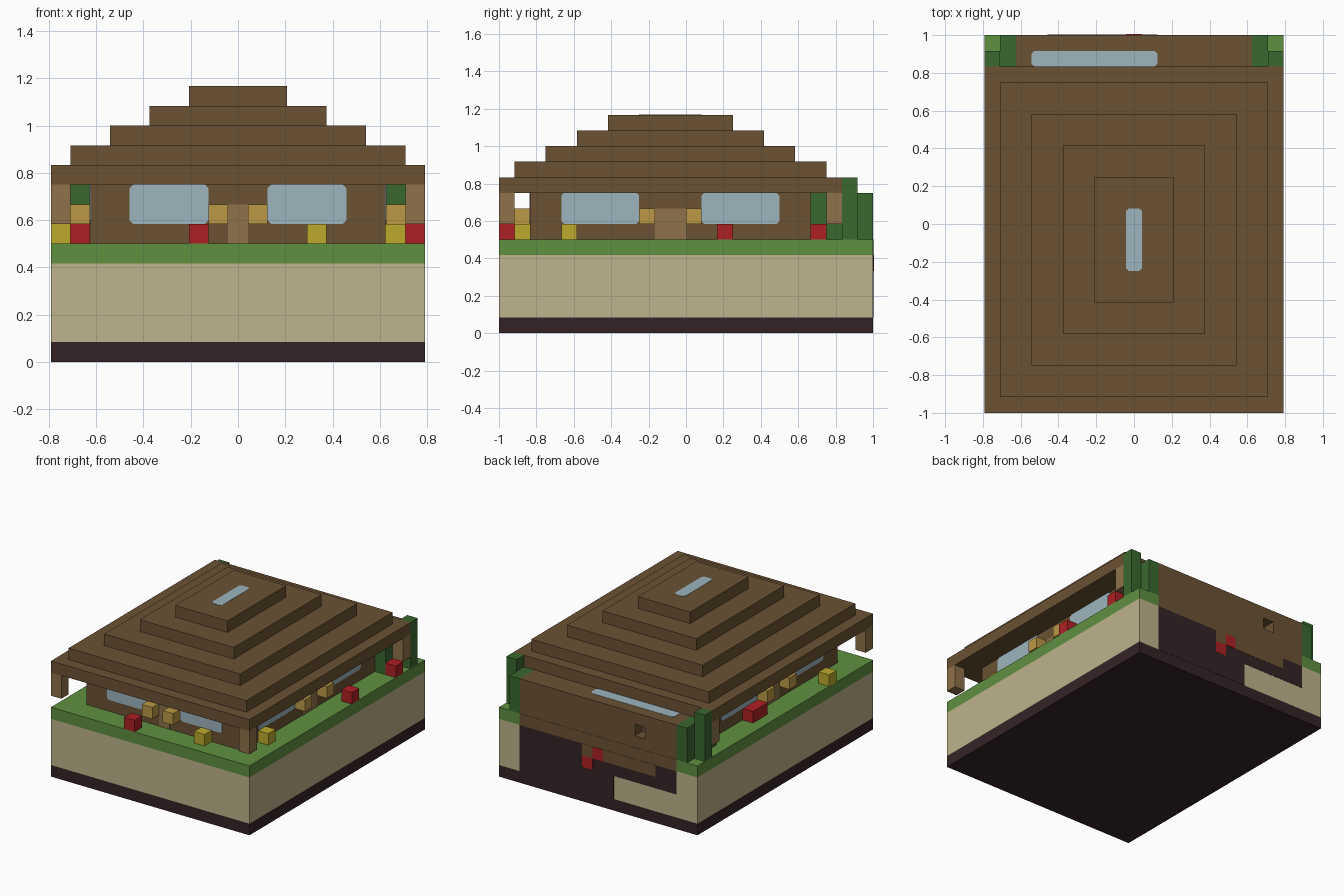
import bpy
import bmesh
from mathutils import Vector

if "Cube" in bpy.data.objects:
    bpy.data.objects.remove(bpy.data.objects["Cube"], do_unlink=True)

CELL = 1 / 12      # everything is laid out on a grid of small cells
THIN = 0.05        # thickness of painted plates, in cells
FLUSH = 0.02


def material(name, hexcode):
    rgb = [int(hexcode[i:i + 2], 16) / 255 for i in (0, 2, 4)]
    lin = [c / 12.92 if c <= 0.04045 else ((c + 0.055) / 1.055) ** 2.4 for c in rgb]
    m = bpy.data.materials.new(name)
    m.use_nodes = True
    m.diffuse_color = (*lin, 1)
    m.node_tree.nodes["Principled BSDF"].inputs["Base Color"].default_value = (*lin, 1)
    return m


earth = material("dark_earth", "352426")
sand = material("sand", "bdb38c")
grass = material("grass", "5f9040")
wood = material("dark_wood", "6b5233")
plank = material("light_wood", "8e724a")
leaf = material("hedge_green", "3a682f")
gold = material("lantern_gold", "bc9845")
yellow = material("flower_yellow", "bcaa2c")
red = material("flower_red", "ae2024")
glass = material("glass", "9db5be")


def box(name, mat, x, y, z, round_axis=None):
    """Box between cell coordinates; round_axis clips the corners around that axis."""
    bm = bmesh.new()
    bmesh.ops.create_cube(bm, size=1)
    ranges = (x, y, z)
    for v in bm.verts:
        v.co = Vector([(lo + hi) / 2 + c * (hi - lo) for (lo, hi), c in zip(ranges, v.co)]) * CELL
    if round_axis is not None:
        edges = [e for e in bm.edges
                 if abs((e.verts[0].co - e.verts[1].co).normalized()[round_axis]) > 0.9]
        bmesh.ops.bevel(bm, geom=edges, offset=0.18 * CELL, segments=1, affect='EDGES')
    mesh = bpy.data.meshes.new(name)
    bm.to_mesh(mesh)
    bm.free()
    mesh.materials.append(mat)
    ob = bpy.data.objects.new(name, mesh)
    bpy.context.collection.objects.link(ob)
    return ob


def span(a, b, side):
    return (a, b) if side > 0 else (-b, -a)


# Ground layers
full_x, full_y = (-9.5, 9.5), (-12, 12)
box("earth_slab", earth, full_x, full_y, (0, 1))
box("sand_slab", sand, full_x, full_y, (1, 5))
box("grass_slab", grass, full_x, full_y, (5, 6))

# House body with a small square hole in the back
body = box("house_walls", wood, (-7.5, 7.5), (-10, 12), (6, 9))
cutter = box("hole_cutter", wood, (-4.5, -3.5), (11, 13), (7, 8))
cutter.hide_render = True
cutter.hide_viewport = True
cut = body.modifiers.new("back_hole", 'BOOLEAN')
cut.operation = 'DIFFERENCE'
cut.solver = 'EXACT'
cut.object = cutter
bpy.context.view_layer.objects.active = body
bpy.ops.object.modifier_apply(modifier=cut.name)
bpy.data.objects.remove(cutter, do_unlink=True)

# Stepped roof
box("roof_eaves", wood, full_x, (-12, 10), (9, 10))
for i in range(4):
    half = 8.5 - 2 * i
    box("roof_step", wood, (-half, half), (-11 + 2 * i, 9 - 2 * i), (10 + i, 11 + i))

# Roof windows
box("skylight", glass, (-0.5, 0.5), (-3, 1), (14 - THIN, 14 + FLUSH), 2)
box("back_skylight", glass, (-6.5, 1.5), (10, 11), (9 - THIN, 9 + FLUSH), 2)

# Front door
box("front_door", plank, (-0.5, 0.5), (-10 - THIN, -10), (6, 8))

for side in (1, -1):
    wall = span(7.5, 7.5 + THIN, side)
    inner = span(7.5, 8.5, side)
    outer = span(8.5, 9.5, side)
    # Windows and side doors
    box("front_window", glass, span(1.5, 5.5, side), (-10 - THIN, -10), (7, 9), 1)
    box("side_window_front", glass, wall, (-8, -3), (7, 9), 0)
    box("side_window_back", glass, wall, (1, 6), (7, 9), 0)
    box("side_door", plank, wall, (-2, 0), (6, 8))
    # Lanterns beside the doors
    box("front_lantern", gold, span(0.5, 1.5, side), (-11, -10), (7, 8))
    for y in (-3, 0):
        box("side_lantern", gold, inner, (y, y + 1), (7, 8))
    # Hanging posts under the eaves
    for y in (-12, 9):
        box("eaves_post", plank, outer, (y, y + 1), (7, 9))
    # Hedges at the back corners
    box("hedge", leaf, inner, (8, 12), (6, 9))
    box("tall_hedge", leaf, outer, (10, 11), (6, 10))

# Flowers on the grass: colour, x, y, length
flowers = [(red, -2.5, -12, 1), (yellow, 3.5, -11, 1),
           (yellow, 7.5, -8, 1), (red, 8.5, 2, 1), (red, 8.5, 8, 1),
           (yellow, -9.5, -7, 1), (red, -8.5, 1, 2)]
for mat, x, y, length in flowers:
    box("flower", mat, (x, x + 1), (y, y + length), (6, 7))

# Cutaway at the back: bare earth, timber sill and buried blocks
back, over = (11.9, 12 + FLUSH), (11.9, 12 + 2 * FLUSH)
box("cutaway_earth", earth, (-1.5, 7.5), back, (1, 5))
box("cutaway_earth_right", earth, (-7.5, -1.5), back, (3, 5))
box("timber_sill", wood, (-7.5, 7.5), back, (5, 6))
box("timber_sill_step", wood, (-5.5, -0.5), over, (4, 5))
box("buried_timber", wood, (0.5, 1.5), over, (4, 5))
box("buried_block_low", red, (0.5, 1.5), over, (3, 4))
box("buried_block_high", red, (-0.5, 0.5), (11.9, 12 + 3 * FLUSH), (4, 5))
